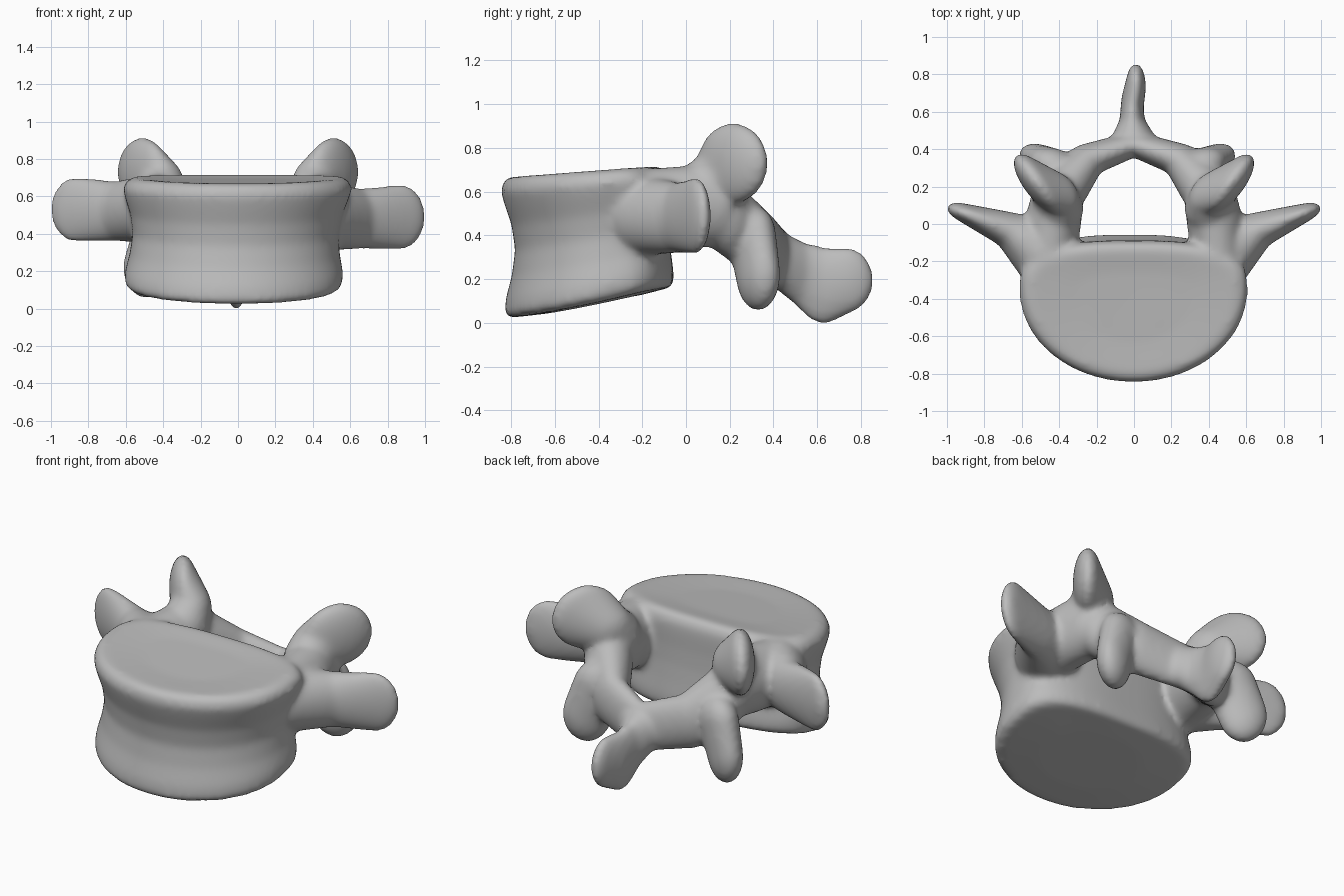
import bpy, bmesh, math
from mathutils import Matrix, Vector

cube = bpy.data.objects.get("Cube")
if cube:
    bpy.data.objects.remove(cube, do_unlink=True)

bone = bpy.data.materials.new("bone_grey")
bone.use_nodes = True
bone.diffuse_color = (0.5, 0.5, 0.5, 1)
bone.node_tree.nodes["Principled BSDF"].inputs["Base Color"].default_value = (0.5, 0.5, 0.5, 1)
parts = []


def finish(name, bm):
    bmesh.ops.recalc_face_normals(bm, faces=bm.faces)
    mesh = bpy.data.meshes.new(name)
    bm.to_mesh(mesh)
    bm.free()
    mesh.materials.append(bone)
    obj = bpy.data.objects.new(name, mesh)
    bpy.context.collection.objects.link(obj)
    parts.append(obj)


def limb(name, balls, side=1, shift=(0, 0, 0)):
    """Chain of ellipsoids, each neighbouring pair wrapped in a hull.
    ball = x, y, z, half sizes, turn about z in degrees"""
    for i, pair in enumerate(zip(balls, balls[1:])):
        cloud = bmesh.new()
        for x, y, z, rx, ry, rz, turn in pair:
            place = (Matrix.Translation(Vector((side * x, y, z)) + Vector(shift))
                     @ Matrix.Rotation(math.radians(side * turn), 4, 'Z')
                     @ Matrix.Diagonal((rx, ry, rz, 1)))
            bmesh.ops.create_uvsphere(cloud, u_segments=28, v_segments=18, radius=1, matrix=place)
        skin = bmesh.new()
        for v in cloud.verts:
            skin.verts.new(v.co)
        bmesh.ops.convex_hull(skin, input=skin.verts)
        cloud.free()
        finish(f"{name}_{i}", skin)


# Body: rings of a rounded-D outline between two sloping end plates,
# waisted strongly in front, less at the sides and hardly at the back
def body_point(angle, scale, t):
    c, s = math.cos(angle), math.sin(angle)
    if s < 0:
        x, y = 0.61 * c, -0.36 + 0.49 * s
    else:
        x = 0.61 * math.copysign(abs(c) ** 0.75, c)
        y = -0.36 + 0.26 * s ** 0.6
    waist = math.sin(math.pi * min(max(t, 0), 1)) ** 1.6
    scale -= waist * (0.1 - 0.06 * s)
    x, y = x * scale, -0.42 + (y + 0.42) * scale
    # the lower half leans back and a little to one side
    x -= 0.025 * (1 - t)
    if s > 0:
        y += 0.06 * s * (1 - t)
    low = 0.022 + 0.23 * (y + 0.85) ** 2 + 0.1 * x * x
    high = 0.665 + 0.075 * (y + 0.85)
    return Vector((x, y, low + (high - low) * t))


bm = bmesh.new()
levels = [(0.015, 0.5), (0, 0.91), (0.04, 0.96), (0.14, 0.98), (0.3, 0.99), (0.48, 1),
          (0.66, 1.01), (0.8, 1.02), (0.9, 1.02), (0.97, 0.97), (1, 0.9), (0.98, 0.5)]
count = 72
rings = [[bm.verts.new(body_point(math.tau * k / count, s, t)) for k in range(count)]
         for t, s in levels]
for a, b in zip(rings, rings[1:]):
    for k in range(count):
        n = (k + 1) % count
        bm.faces.new((a[k], a[n], b[n], b[k]))
bm.faces.new(rings[0])
bm.faces.new(rings[-1])
finish("body", bm)

# Paired parts of the arch
for tag, side, lift, spread in (("left", 1, 0, 0.01), ("right", -1, 0.04, -0.08)):
    limb(tag + "_pedicle", [(0.46, -0.24, 0.51, 0.14, 0.13, 0.19, 0),
                            (0.43, 0.02, 0.53, 0.15, 0.13, 0.19, 0),
                            (0.41, 0.14, 0.53, 0.14, 0.12, 0.18, 0)], side)
    limb(tag + "_transverse_process", [(0.49, -0.17, 0.49, 0.14, 0.19, 0.18, 0),
                                       (0.65, -0.04, 0.48, 0.11, 0.1, 0.16, 25),
                                       (0.87, 0.045, 0.49, 0.14, 0.053, 0.175, 20)],
         side, (0, 0, lift))
    limb(tag + "_upper_facet", [(0.4, 0.08, 0.6, 0.13, 0.13, 0.15, 0),
                                (0.42, 0.16, 0.67, 0.15, 0.11, 0.14, 45),
                                (0.51, 0.215, 0.73, 0.195, 0.078, 0.185, 52)], side)
    limb(tag + "_lamina", [(0.38, 0.19, 0.48, 0.14, 0.12, 0.17, 0),
                           (0.265, 0.335, 0.36, 0.13, 0.09, 0.16, -25),
                           (0, 0.43, 0.29, 0.1, 0.062, 0.14, 0)], side)
    limb(tag + "_lower_facet", [(0.34, 0.3, 0.41, 0.15, 0.1, 0.13, 25),
                                (0.41, 0.33, 0.22, 0.135, 0.088, 0.165, 30)], side, (spread, 0, 0))

# Rear spine blade, flared where it meets the arch
limb("spinous_process", [(0, 0.42, 0.29, 0.14, 0.065, 0.13, 0),
                         (-0.01, 0.53, 0.22, 0.07, 0.08, 0.15, 0),
                         (-0.01, 0.63, 0.17, 0.06, 0.14, 0.175, 0),
                         (0.01, 0.735, 0.195, 0.054, 0.125, 0.15, 0)])

# Fuse everything into one smooth bone
bpy.ops.object.select_all(action='DESELECT')
for obj in parts:
    obj.select_set(True)
vertebra = parts[0]
bpy.context.view_layer.objects.active = vertebra
bpy.ops.object.join()
vertebra.name = "vertebra"
fuse = vertebra.modifiers.new("fuse", 'REMESH')
fuse.mode = 'VOXEL'
fuse.voxel_size = 0.016
fuse.use_smooth_shade = True
soften = vertebra.modifiers.new("soften", 'SMOOTH')
soften.factor = 0.5
soften.iterations = 14
for name in ("fuse", "soften"):
    bpy.ops.object.modifier_apply(modifier=name)
bpy.ops.object.shade_smooth()
